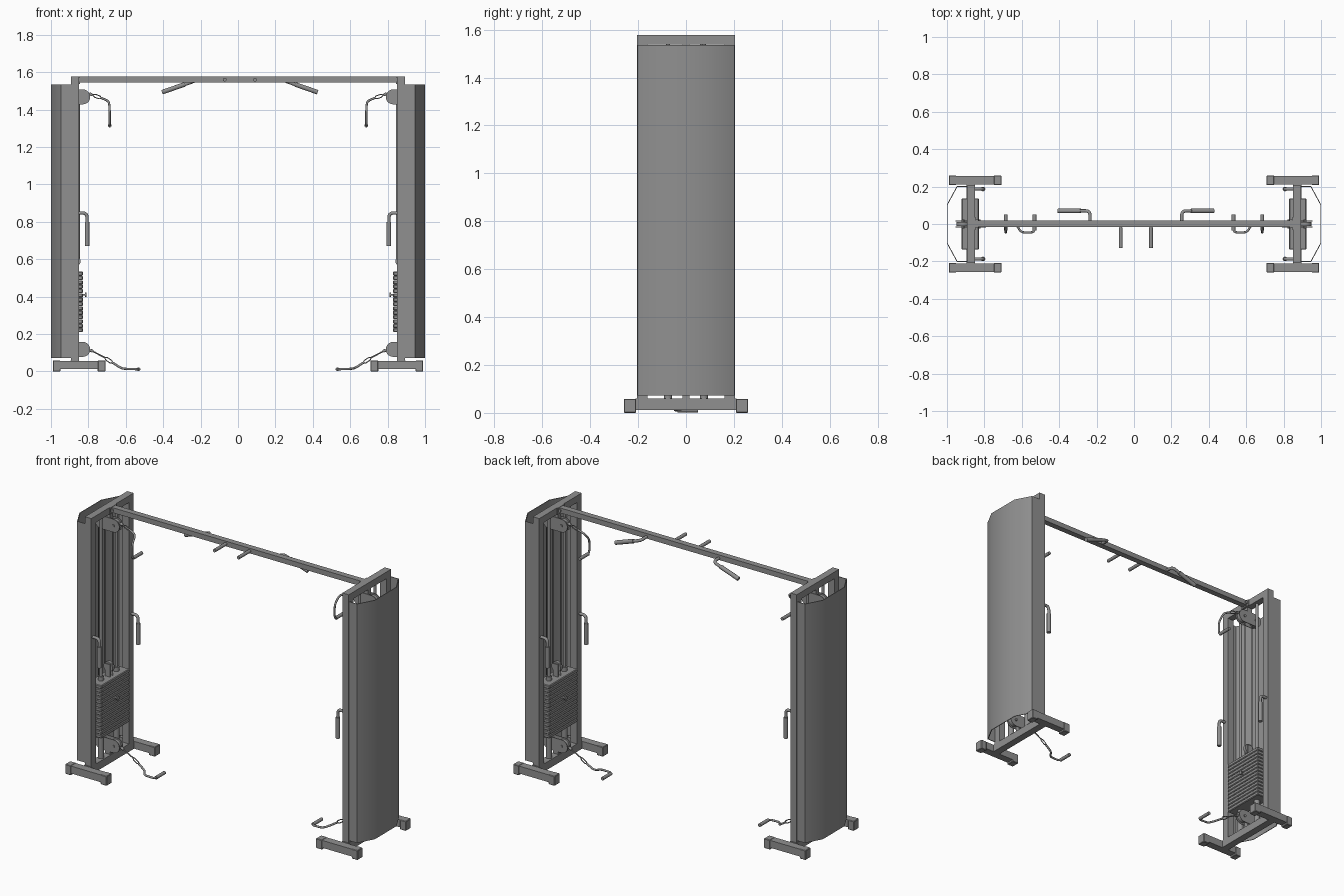
import bpy, bmesh
from math import cos, sin, pi
from mathutils import Vector

if "Cube" in bpy.data.objects:
    bpy.data.objects.remove(bpy.data.objects["Cube"])

steel = bpy.data.materials.new("dark_grey")
steel.diffuse_color = (0.28, 0.28, 0.28, 1)
steel.use_nodes = True
steel.node_tree.nodes["Principled BSDF"].inputs["Base Color"].default_value = steel.diffuse_color


def finish(name, bm, smooth=False):
    bmesh.ops.recalc_face_normals(bm, faces=bm.faces[:])
    me = bpy.data.meshes.new(name)
    bm.to_mesh(me)
    bm.free()
    me.materials.append(steel)
    ob = bpy.data.objects.new(name, me)
    bpy.context.collection.objects.link(ob)
    if smooth:
        bpy.ops.object.select_all(action='DESELECT')
        ob.select_set(True)
        bpy.context.view_layer.objects.active = ob
        bpy.ops.object.shade_smooth_by_angle(angle=0.7)
    return ob


def box(name, x, y, z, bevel=0.0):
    """Box from (min, max) pairs, optionally bevelled."""
    bm = bmesh.new()
    bmesh.ops.create_cube(bm, size=1)
    for v in bm.verts:
        for i, (a, b) in enumerate((x, y, z)):
            v.co[i] = (a + b) / 2 + v.co[i] * (b - a)
    if bevel:
        bmesh.ops.bevel(bm, geom=bm.edges[:], offset=bevel, segments=1, affect='EDGES')
    return finish(name, bm)


def prism(name, pts, axis, lo, hi):
    """Extrude a closed 2D outline along y (outline in xz) or z (outline in xy)."""
    bm = bmesh.new()
    put = (lambda p, h: (p[0], h, p[1])) if axis == 'y' else (lambda p, h: (p[0], p[1], h))
    rings = [[bm.verts.new(put(p, h)) for p in pts] for h in (lo, hi)]
    n = len(pts)
    for i in range(n):
        j = (i + 1) % n
        bm.faces.new((rings[0][i], rings[0][j], rings[1][j], rings[1][i]))
    bm.faces.new(rings[0])
    bm.faces.new(rings[1])
    return finish(name, bm, True)


def disc(name, x, z, r, lo, hi, n=20):
    return prism(name, [(x + r * cos(2 * pi * i / n), z + r * sin(2 * pi * i / n))
                        for i in range(n)], 'y', lo, hi)


def tube(name, pts, r, fillet=0.0, cyclic=False, sides=12):
    """Round tube along a path whose corners are rounded by fillet."""
    pts = [Vector(p) for p in pts]
    path = [pts[0]]
    for a, b, c in zip(pts, pts[1:], pts[2:]):
        if not fillet:
            path.append(b)
            continue
        p = b + (a - b).normalized() * min(fillet, (a - b).length * .45)
        q = b + (c - b).normalized() * min(fillet, (c - b).length * .45)
        path += [p * (1 - t) ** 2 + b * 2 * t * (1 - t) + q * t * t
                 for t in (0, .25, .5, .75, 1)]
    path.append(pts[-1])
    if cyclic:
        path.append(path[0])
    bm = bmesh.new()
    dirs = [(b - a).normalized() for a, b in zip(path, path[1:])]
    side = dirs[0].orthogonal().normalized()
    rings = []
    for i, p in enumerate(path):
        d = dirs[min(i, len(dirs) - 1)] + dirs[max(i - 1, 0)]
        d.normalize()
        side = (side - d * side.dot(d)).normalized()
        up = d.cross(side)
        rings.append([bm.verts.new(p + (side * cos(k * 2 * pi / sides)
                                        + up * sin(k * 2 * pi / sides)) * r)
                      for k in range(sides)])
    for a, b in zip(rings, rings[1:]):
        for k in range(sides):
            m = (k + 1) % sides
            bm.faces.new((a[k], a[m], b[m], b[k]))
    bm.faces.new(rings[0])
    bm.faces.new(rings[-1])
    return finish(name, bm, True)


def pulley(name, s, z):
    """Two rounded side plates with a wheel at each end and axle bolts."""
    r = 0.04
    out = [(s * (-0.83 + r * sin(i * pi / 10)), z + r * cos(i * pi / 10)) for i in range(11)]
    out += [(s * (-0.915 - r * sin(i * pi / 10)), z - r * cos(i * pi / 10)) for i in range(11)]
    for y in (-0.018, 0.014):
        prism(name + "_plate", out, 'y', y, y + 0.004)
    for x in (-0.83, -0.915):
        disc(name + "_wheel", s * x, z, 0.034, -0.01, 0.01)
        disc(name + "_axle", s * x, z, 0.008, -0.024, 0.024, 10)


def carabiner(s, x0, z0, x1, z1):
    a, b = Vector((s * x0, 0, z0)), Vector((s * x1, 0, z1))
    n = (b - a).normalized().cross(Vector((0, 1, 0))) * 0.008
    tube("carabiner", [a, a + (b - a) * .3 + n, a + (b - a) * .75 + n, b,
                       a + (b - a) * .75 - n, a + (b - a) * .3 - n], 0.003, 0, True, 6)


def tower(s):
    X = lambda a, b: tuple(sorted((s * a, s * b)))
    P = lambda *pts: [(s * p[0], p[1], p[2]) for p in pts]
    # frame
    box("bottom_crossbar", X(-.895, -.85), (-.21, .21), (.012, .06))
    box("top_crossbar", X(-.893, -.85), (-.205, .205), (1.537, 1.578))
    for y in (-1, 1):
        box("upright", X(-.893, -.85), sorted((y * .16, y * .205)), (.055, 1.54))
        fy = sorted((y * .21, y * .257))
        cy = sorted((y * .208, y * .259))
        box("foot_bar", X(-.98, -.72), fy, (.012, .057))
        box("foot_cap", X(-.99, -.95), cy, (0, .059), .003)
        box("foot_cap", X(-.75, -.708), cy, (0, .059), .003)
        # guide rods with bumpers
        tube("guide_rod", P((-.875, y * .075, .05), (-.875, y * .075, 1.545)), .0095)
        tube("stack_bumper", P((-.875, y * .075, .055), (-.875, y * .075, .21)), .017)
        tube("rod_collar", P((-.875, y * .075, .535), (-.875, y * .075, .56)), .016)
        # side hand hold
        tube("hand_hold", P((-.855, y * .187, .847), (-.807, y * .187, .847),
                            (-.807, y * .187, .78)), .009, .025)
        tube("hand_hold_grip", P((-.807, y * .187, .80), (-.807, y * .187, .672)), .0125)
    # curved rear shroud, thin open sheet
    outer = [(-.893, -.203), (-.947, -.203), (-1, -.105), (-1, .105), (-.947, .203), (-.893, .203)]
    inner = [(-.893, -.199), (-.944, -.199), (-.996, -.103), (-.996, .103), (-.944, .199), (-.893, .199)]
    prism("rear_shroud", [(s * x, y) for x, y in outer + inner[::-1]], 'z', .073, 1.535)
    # weight stack
    pitch = .325 / 14
    for i in range(14):
        z = .21 + i * pitch
        box("weight_plate", X(-.922, -.829), (-.137, .137), (z, z + pitch - .001), .004)
    tube("selector_pin", P((-.84, 0, .41), (-.812, 0, .41)), .005)
    tube("selector_knob", P((-.818, 0, .41), (-.81, 0, .41)), .012)
    # pulleys
    pulley("top_pulley", s, 1.468)
    pulley("low_pulley", s, .118)
    box("top_pulley_hanger", X(-.89, -.855), (-.014, .014), (1.49, 1.54))
    box("low_pulley_stand", X(-.89, -.855), (-.014, .014), (.05, .1))
    disc("stack_pulley", s * -.873, .59, .031, -.01, .01)
    for y in (-.016, .012):
        box("stack_pulley_bracket", X(-.89, -.856), (y, y + .004), (.53, .61))
    # cables
    tube("inner_cable", P((-.848, 0, .59), (-.848, 0, 1.46)), .003, 0, False, 6)
    tube("outer_cable", P((-.902, 0, .59), (-.902, 0, 1.46)), .003, 0, False, 6)
    tube("rear_cable", P((-.945, 0, .12), (-.945, 0, 1.46)), .003, 0, False, 6)
    # upper pull handle
    tube("upper_cable", P((-.82, 0, 1.495), (-.775, 0, 1.478)), .004, 0, False, 8)
    tube("cable_stop", P((-.795, 0, 1.485), (-.78, 0, 1.479)), .008)
    carabiner(s, -.778, 1.479, -.728, 1.461)
    tube("upper_handle", P((-.735, 0, 1.464), (-.69, -.006, 1.445), (-.686, -.045, 1.40),
                           (-.686, -.045, 1.315), (-.686, .03, 1.315)), .006, .02)
    tube("upper_handle_grip", P((-.686, -.035, 1.315), (-.686, .05, 1.315)), .01)
    # lower pull handle
    tube("lower_cable", P((-.80, 0, .118), (-.765, 0, .102), (-.71, 0, .073)), .004, 0, False, 8)
    tube("cable_stop", P((-.79, 0, .114), (-.775, 0, .107)), .008)
    carabiner(s, -.715, .076, -.668, .045)
    tube("lower_handle", P((-.675, 0, .05), (-.625, -.006, .018), (-.605, -.045, .014),
                           (-.532, -.045, .012), (-.532, .03, .012)), .006, .02)
    tube("lower_handle_grip", P((-.532, -.035, .012), (-.532, .05, .012)), .01)
    # beam joint
    box("beam_flange", X(-.852, -.844), (-.03, .035), (1.538, 1.578))
    disc("beam_bolt", s * -.84, 1.56, .01, -.022, .026, 10)


for side in (1, -1):
    tower(side)

# overhead beam with pull-up grips
box("overhead_beam", (-.85, .85), (-.016, .02), (1.545, 1.576))
for s in (-1, 1):
    bx = lambda d: .01 + s * d
    tube("peg", [(bx(.081), .02, 1.56), (bx(.081), -.05, 1.56)], .008)
    tube("peg_grip", [(bx(.081), -.02, 1.56), (bx(.081), -.127, 1.56)], .01)
    tube("angled_bar", [(bx(.245), .01, 1.555), (bx(.245), .07, 1.552), (bx(.33), .07, 1.522)],
         .009, .025)
    tube("angled_grip", [(bx(.295), .07, 1.535), (bx(.416), .07, 1.493)], .0125)
